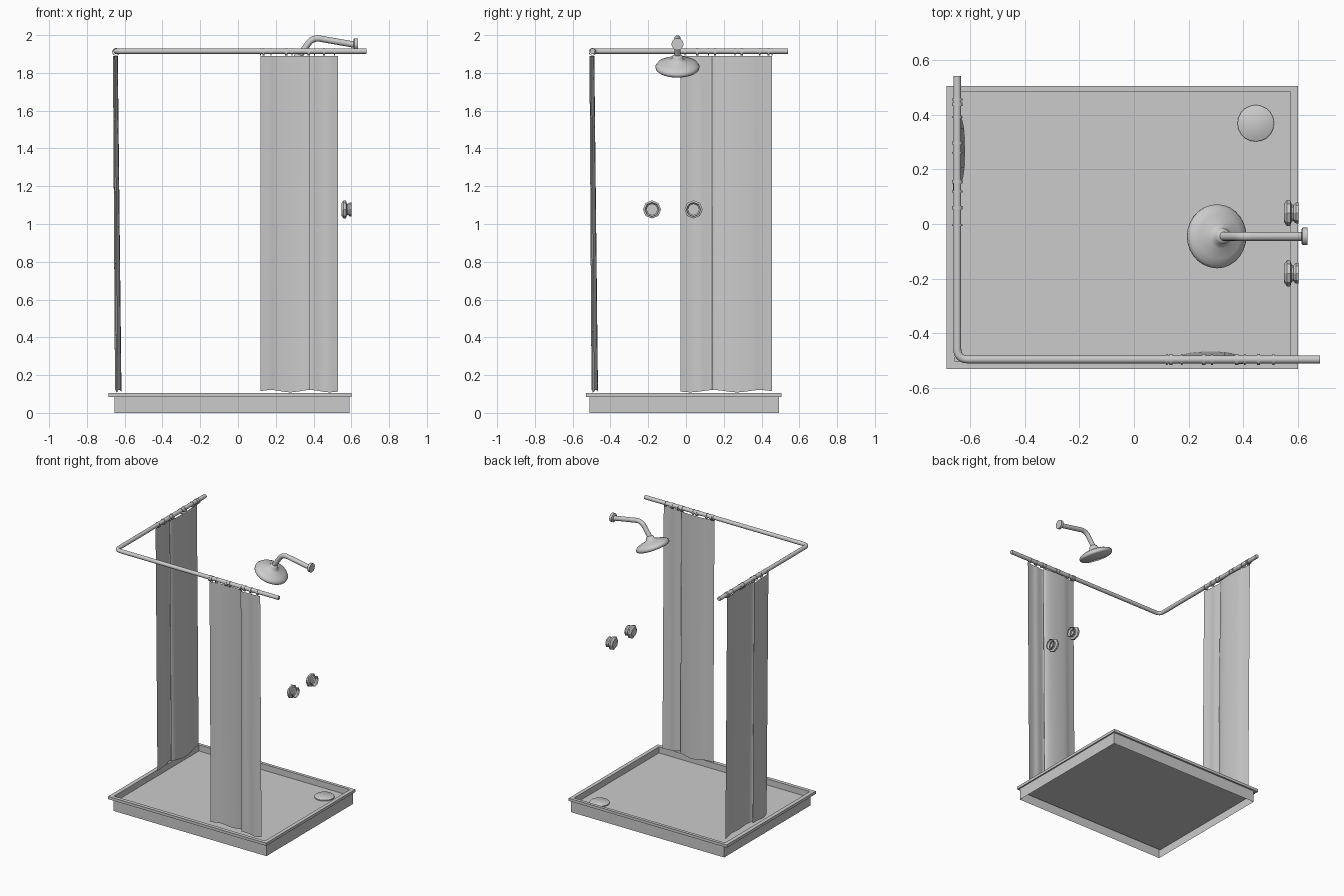
import bpy, bmesh, math
from mathutils import Vector

cube = bpy.data.objects.get("Cube")
if cube:
    bpy.data.objects.remove(cube)

grey = bpy.data.materials.new("plain grey")
grey.use_nodes = True
colour = (0.6, 0.6, 0.6, 1)
grey.diffuse_color = colour
grey.node_tree.nodes["Principled BSDF"].inputs["Base Color"].default_value = colour


def finish(name, bm, angle=40):
    mesh = bpy.data.meshes.new(name)
    bm.to_mesh(mesh)
    bm.free()
    mesh.materials.append(grey)
    obj = bpy.data.objects.new(name, mesh)
    bpy.context.collection.objects.link(obj)
    bpy.ops.object.select_all(action='DESELECT')
    obj.select_set(True)
    bpy.context.view_layer.objects.active = obj
    bpy.ops.object.shade_smooth_by_angle(angle=math.radians(angle))
    return obj


def skin(bm, rings, closed=True):
    """Join successive rings of points with quads."""
    loops = [[bm.verts.new(p) for p in ring] for ring in rings]
    n = len(loops[0])
    for a, b in zip(loops, loops[1:]):
        for i in range(n if closed else n - 1):
            j = (i + 1) % n
            bm.faces.new((a[i], a[j], b[j], b[i]))
    return loops


def lathe(name, origin, axis, profile, sides, caps=(True, True), angle=40):
    """Revolve (distance, radius) pairs around an axis."""
    rot = Vector(axis).to_track_quat('Z', 'Y')
    bm = bmesh.new()
    rings = []
    for d, r in profile:
        turn = [2 * math.pi * k / sides for k in range(sides)]
        rings.append([Vector(origin) + rot @ Vector((r * math.cos(t), r * math.sin(t), d)) for t in turn])
    loops = skin(bm, rings)
    if caps[0]:
        bm.faces.new(loops[0][::-1])
    if caps[1]:
        bm.faces.new(loops[-1])
    return finish(name, bm, angle)


def pipe(name, points, radius, bend):
    """Round pipe through three points with a rounded middle corner."""
    a, b, c = map(Vector, points)
    p, q = b + (a - b).normalized() * bend, b + (c - b).normalized() * bend
    path = [a] + [p.lerp(b, t / 6).lerp(b.lerp(q, t / 6), t / 6) for t in range(7)] + [c]
    side = (b - a).cross(c - b).normalized()
    bm = bmesh.new()
    rings = []
    for i, pt in enumerate(path):
        along = (path[min(i + 1, len(path) - 1)] - path[max(i - 1, 0)]).normalized()
        other = along.cross(side)
        turn = [2 * math.pi * k / 16 for k in range(16)]
        rings.append([pt + radius * (math.cos(t) * side + math.sin(t) * other) for t in turn])
    loops = skin(bm, rings)
    bm.faces.new(loops[0][::-1])
    bm.faces.new(loops[-1])
    bmesh.ops.recalc_face_normals(bm, faces=bm.faces)
    return finish(name, bm)


# Shower tray: skirt, overhanging rim and sunken floor, open underneath
def rect(x0, x1, y0, y1, z):
    return [(x0, y0, z), (x1, y0, z), (x1, y1, z), (x0, y1, z)]


bm = bmesh.new()
outer, body, inner = (-.685, .60, -.53, .505), (-.655, .59, -.512, .492), (-.655, .572, -.503, .482)
tray = skin(bm, [rect(*body, 0), rect(*body, .085), rect(*outer, .085), rect(*outer, .105),
                 rect(*inner, .105), rect(*inner, .06)])
bm.faces.new(tray[-1])
finish("shower_tray", bm, 30)

lathe("drain_cover", (.445, .368, .055), (0, 0, 1), [(0, .067), (.012, .067), (.016, .062)], 20)

# Curtain rail with one bend
RAIL_X, RAIL_Y, RAIL_Z = -.646, -.495, 1.915
pipe("curtain_rail", [(.68, RAIL_Y, RAIL_Z), (RAIL_X, RAIL_Y, RAIL_Z), (RAIL_X, .54, RAIL_Z)], .0145, .04)

# Curtains: a folded profile hung from top to bottom, (along, inward)
FOLDS = [(0, -.004), (.05, .004), (.09, .014), (.15, .018), (.21, .016), (.25, .008),
         (.268, -.004), (.258, -.013), (.275, -.016), (.32, -.008), (.36, -.010), (.41, 0)]


def fold_point(t):
    """Smooth interpolation along the fold profile."""
    i = min(int(t), len(FOLDS) - 2)
    f = t - i
    p = [Vector(FOLDS[min(max(k, 0), len(FOLDS) - 1)]) for k in range(i - 1, i + 3)]
    return p[1] + .5 * f * (p[2] - p[0] + f * (2 * p[0] - 5 * p[1] + 4 * p[2] - p[3]
                            + f * (3 * (p[1] - p[2]) + p[3] - p[0])))


def curtain(name, place, stretch):
    bm = bmesh.new()
    rings = []
    for row in range(11):
        down = row / 10
        ring = []
        for k in range(45):
            along, inward = fold_point(k / 4)
            hem = .006 * math.sin(along * 30) * down ** 4
            depth = inward * (.75 + .25 * down) - .004 + .015 * down
            ring.append(place(along * stretch, depth, 1.89 - 1.775 * down + hem))
        rings.append(ring)
    skin(bm, rings, closed=False)
    finish(name, bm, 60)


# Rail rings: narrow bands around the rail
def ring_band(name, centre, axis, half):
    lathe(name, centre, axis, [(-half, .016), (-half, .020), (half, .020), (half, .016)], 14, (False, False))


def front(a, d, z):
    return (.12 + a, RAIL_Y + d, z)


def side(a, d, z):
    return (RAIL_X + d, .455 - a, z)


for label, place, stretch, axis in (("front", front, 1, (1, 0, 0)), ("side", side, 1.18, (0, 1, 0))):
    curtain(label + "_curtain", place, stretch)
    for n, along in enumerate((.0, .015, .055, .135, .165, .255, .285, .335, .39)):
        centre = place(along * stretch, 0, RAIL_Z - .004)
        ring_band(f"{label}_rail_ring_{n + 1}", centre, axis, .003 + .003 * (n % 2))

# Shower arm, wall flange and tilted head
ARM_Y = -.045
pipe("shower_arm", [(.625, ARM_Y, 1.948), (.395, ARM_Y, 1.988), (.318, ARM_Y, 1.88)], .0165, .04)
lathe("arm_flange", (.612, ARM_Y, 1.952), (1, 0, 0), [(0, .026), (.004, .032), (.022, .032)], 14)
lathe("shower_head", (.33, ARM_Y, 1.895), (-.4, 0, -.92),
      [(0, .018), (.008, .028), (.022, .03), (.032, .045), (.042, .082), (.054, .108),
       (.066, .117), (.078, .115), (.085, .106)], 28, angle=50)

# Two tap knobs on the open side
for n, y in enumerate((.04, -.18)):
    lathe(f"tap_knob_{n + 1}", (.602, y, 1.077), (-1, 0, 0),
          [(0, .038), (.010, .038), (.020, .029), (.026, .032), (.031, .048), (.043, .048),
           (.054, .033)], 8, (False, True), 25)
